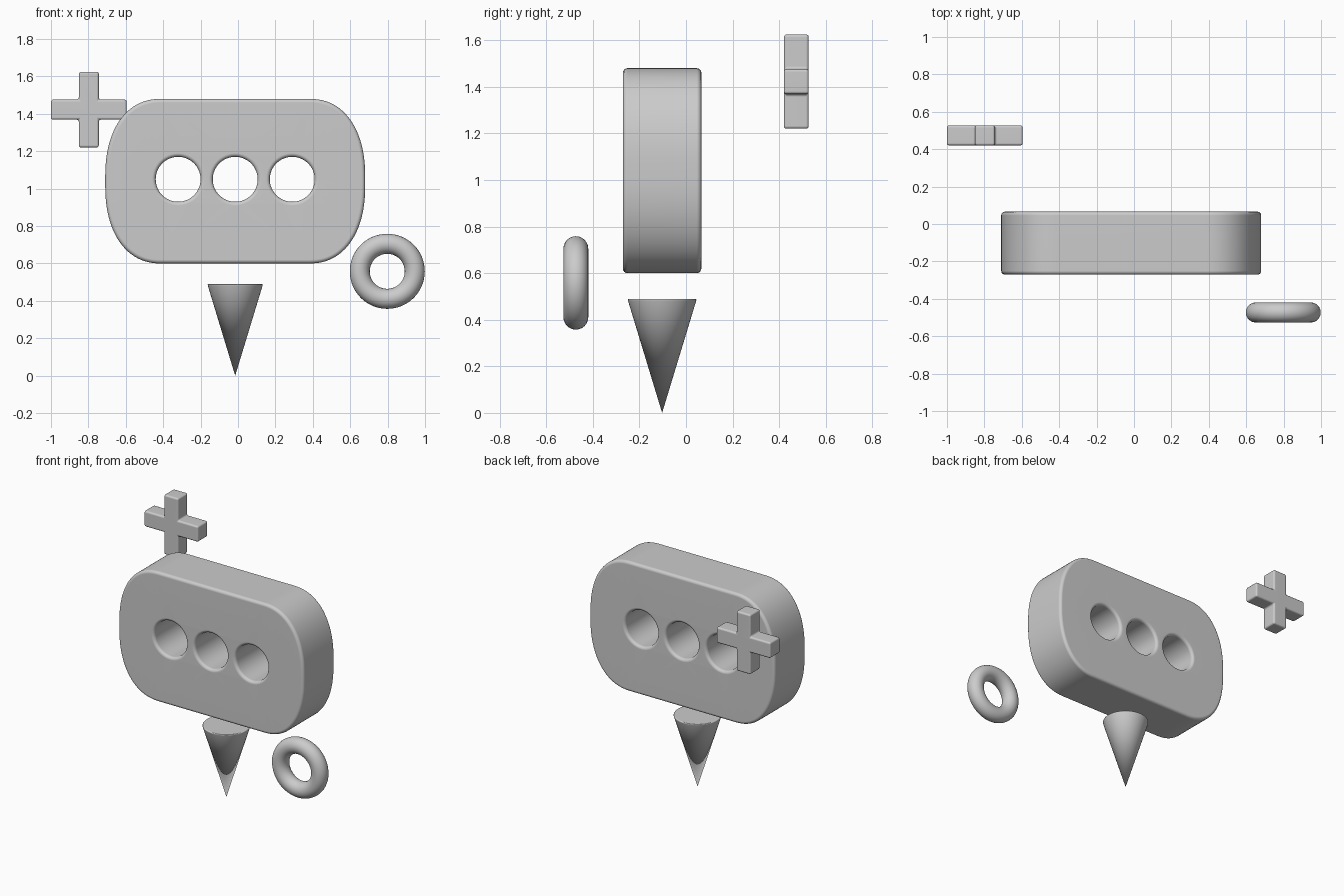
import bpy, bmesh
from math import sin, cos, pi, radians, copysign
from mathutils import Matrix

if "Cube" in bpy.data.objects:
    bpy.data.objects.remove(bpy.data.objects["Cube"])


def finish(obj, name, bevel=0.0):
    obj.name = name
    bpy.ops.object.select_all(action='DESELECT')
    obj.select_set(True)
    bpy.context.view_layer.objects.active = obj
    if bevel:
        m = obj.modifiers.new("Bevel", 'BEVEL')
        m.width, m.segments, m.limit_method = bevel, 3, 'ANGLE'
        m.angle_limit = radians(40)
    bpy.ops.object.shade_smooth_by_angle(angle=radians(35))
    obj.modifiers.new("Weighted", 'WEIGHTED_NORMAL')


def from_bmesh(bm, name, bevel=0.0):
    bmesh.ops.recalc_face_normals(bm, faces=bm.faces[:])
    mesh = bpy.data.meshes.new(name)
    bm.to_mesh(mesh)
    bm.free()
    obj = bpy.data.objects.new(name, mesh)
    bpy.context.collection.objects.link(obj)
    finish(obj, name, bevel)


CX, CY, CZ = -0.015, -0.1025, 1.04
HALF = 0.1685
R = 0.02


def outline(inset):
    # soft rectangle: short straight runs with superelliptic corners
    w, h, a, b, n = 0.695, 0.44, 0.30, 0.42, 2.25
    pts = []
    for q in range(4):
        for i in range(25):
            t = q * pi / 2 + i / 24 * pi / 2
            mid = (q + 0.5) * pi / 2
            sx, sz = copysign(1, cos(mid)), copysign(1, sin(mid))
            x = w - a + (a - inset) * abs(cos(t)) ** (2 / n)
            z = h - b + (b - inset) * abs(sin(t)) ** (2 / n)
            pts.append((CX + sx * x, CZ + sz * z))
    return pts


def hole(cx):
    return lambda inset: [(cx + (0.12 + inset) * cos(2 * pi * i / 64),
                           1.05 + (0.12 + inset) * sin(2 * pi * i / 64)) for i in range(64)]


# speech bubble: rounded-edge walls for the outline and three holes, then caps
bm = bmesh.new()
arc = [(R * (1 - sin(k * pi / 8)), HALF - R + R * cos(k * pi / 8)) for k in range(5)]
profile = [(i, -d) for i, d in arc] + [(i, d) for i, d in reversed(arc)]
caps = ([], [])
for loop in [outline] + [hole(CX + dx) for dx in (-0.305, 0, 0.305)]:
    rings = [[bm.verts.new((x, CY + y, z)) for x, z in loop(inset)] for inset, y in profile]
    n = len(rings[0])
    for r0, r1 in zip(rings, rings[1:]):
        for i in range(n):
            j = (i + 1) % n
            bm.faces.new((r0[i], r0[j], r1[j], r1[i]))
    for side, ring in zip(caps, (rings[0], rings[-1])):
        side += [bm.edges.get((ring[i], ring[(i + 1) % n])) for i in range(n)]
for side in caps:
    bmesh.ops.triangle_fill(bm, edges=side, use_beauty=True, use_dissolve=False)
from_bmesh(bm, "speech_bubble")

# pointed cone below the bubble
bm = bmesh.new()
bmesh.ops.create_cone(bm, cap_ends=True, segments=64, radius1=0.0, radius2=0.149, depth=0.49,
                      matrix=Matrix.Translation((CX, CY, 0.245)))
bmesh.ops.remove_doubles(bm, verts=bm.verts[:], dist=1e-5)
from_bmesh(bm, "pointer_cone", 0.008)

# plus sign: 12-point profile extruded along y
s, L = 0.0535, 0.2025
quarter = [(L, -s), (L, s), (s, s)]
pts = []
for q in range(4):
    c, d = (1, 0, -1, 0)[q], (0, 1, 0, -1)[q]
    pts += [(x * c - z * d, x * d + z * c) for x, z in quarter]
bm = bmesh.new()
face = bm.faces.new([bm.verts.new((-0.7975 + x, 0.42, 1.4225 + z)) for x, z in pts])
ext = bmesh.ops.extrude_face_region(bm, geom=[face], use_keep_orig=True)
bmesh.ops.translate(bm, vec=(0, 0.107, 0),
                    verts=[v for v in ext['geom'] if isinstance(v, bmesh.types.BMVert)])
from_bmesh(bm, "plus_sign", 0.012)

# ring
bpy.ops.mesh.primitive_torus_add(location=(0.798, -0.473, 0.558), rotation=(pi / 2, 0, 0),
                                 major_radius=0.147, minor_radius=0.0535,
                                 major_segments=64, minor_segments=24)
finish(bpy.context.object, "ring")
